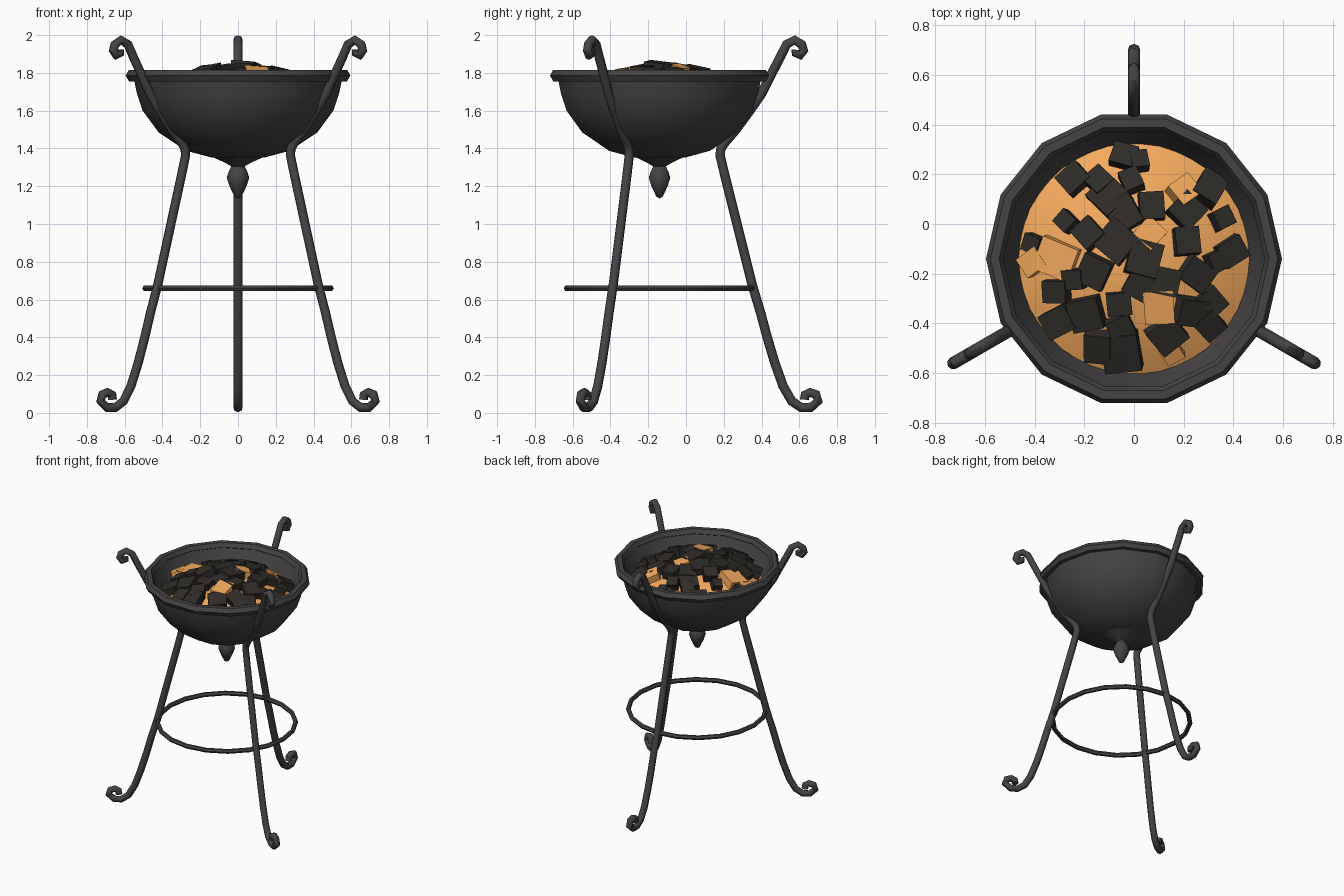
import bpy, bmesh, math, random
from mathutils import Vector, Matrix

if "Cube" in bpy.data.objects:
    bpy.data.objects.remove(bpy.data.objects["Cube"])

random.seed(4)
CY = -0.14   # y of the tripod axis


def material(name, rgb):
    m = bpy.data.materials.new(name)
    m.diffuse_color = (*rgb, 1)
    m.use_nodes = True
    m.node_tree.nodes["Principled BSDF"].inputs["Base Color"].default_value = m.diffuse_color
    return m


IRON = material("iron", (0.06, 0.056, 0.058))
COAL = material("coal", (0.028, 0.025, 0.021))
EMBER = material("ember", (0.9, 0.4, 0.11))


def finish(ob, mat, angle=None):
    ob.data.materials.append(mat)
    if angle:
        bpy.ops.object.select_all(action='DESELECT')
        ob.select_set(True)
        bpy.context.view_layer.objects.active = ob
        bpy.ops.object.shade_smooth_by_angle(angle=math.radians(angle))
    return ob


def lathe(name, profile, sides, mat, angle=50):
    bm = bmesh.new()
    vs = [bm.verts.new((r, 0, z)) for r, z in profile]
    es = [bm.edges.new(p) for p in zip(vs, vs[1:])]
    bmesh.ops.spin(bm, geom=vs + es, cent=(0, 0, 0), axis=(0, 0, 1),
                   angle=math.tau, steps=sides, use_duplicate=False)
    bmesh.ops.remove_doubles(bm, verts=bm.verts, dist=1e-4)
    bmesh.ops.recalc_face_normals(bm, faces=bm.faces)
    me = bpy.data.meshes.new(name)
    bm.to_mesh(me)
    bm.free()
    ob = bpy.data.objects.new(name, me)
    ob.location = (0, CY, 0)
    bpy.context.collection.objects.link(ob)
    return finish(ob, mat, angle)


def torus(name, major, minor, z, n, m):
    bpy.ops.mesh.primitive_torus_add(major_radius=major, minor_radius=minor,
                                     major_segments=n, minor_segments=m,
                                     location=(0, CY, z))
    ob = bpy.context.object
    ob.name = name
    return finish(ob, IRON, 50)


def rod(name, path, radius, turn):
    cu = bpy.data.curves.new(name, 'CURVE')
    cu.dimensions = '3D'
    cu.bevel_depth = radius
    cu.bevel_resolution = 2
    cu.use_fill_caps = True
    sp = cu.splines.new('POLY')
    sp.points.add(len(path) - 1)
    for p, (r, z) in zip(sp.points, path):
        p.co = (r, 0, z, 1)
    ob = bpy.data.objects.new(name, cu)
    ob.location = (0, CY, 0)
    ob.rotation_euler.z = math.radians(turn)
    bpy.context.collection.objects.link(ob)
    bpy.ops.object.select_all(action='DESELECT')
    ob.select_set(True)
    bpy.context.view_layer.objects.active = ob
    bpy.ops.object.convert(target='MESH')
    return finish(bpy.context.object, IRON, 50)


# bowl shell, outside then inside
lathe("bowl", [(0, 1.345), (0.14, 1.352), (0.275, 1.388), (0.42, 1.485),
               (0.505, 1.60), (0.535, 1.69), (0.555, 1.785), (0.528, 1.785),
               (0.46, 1.63), (0.39, 1.53), (0.25, 1.44), (0, 1.41)], 14, IRON)
torus("bowl_rim", 0.56, 0.035, 1.786, 14, 6)

# drop finial below the bowl
lathe("finial", [(0.13, 1.352), (0.07, 1.325), (0.035, 1.305), (0.05, 1.275),
                 (0.06, 1.245), (0.045, 1.20), (0.018, 1.145), (0, 1.135)],
      10, IRON)

# three legs with scrolled feet and scrolled tops
LEG = [(0.768, 0.07), (0.77, 0.096), (0.797, 0.108), (0.828, 0.098),
       (0.84, 0.062), (0.80, 0.028), (0.75, 0.028), (0.70, 0.062),
       (0.655, 0.14), (0.61, 0.265), (0.57, 0.40), (0.535, 0.53),
       (0.49, 0.68), (0.41, 1.0), (0.345, 1.26), (0.32, 1.365),
       (0.325, 1.40), (0.345, 1.43), (0.405, 1.50), (0.485, 1.61),
       (0.54, 1.69), (0.58, 1.77), (0.64, 1.885), (0.672, 1.95),
       (0.715, 1.974), (0.753, 1.95), (0.763, 1.918), (0.745, 1.893),
       (0.722, 1.903), (0.724, 1.922)]
for name, turn in (("back_leg", 90), ("left_leg", 210), ("right_leg", 330)):
    rod(name, LEG, 0.025, turn)

# brace ring joining the legs
torus("brace_ring", 0.49, 0.017, 0.66, 20, 6)


# glowing domed bed
def bed_z(r):
    return 1.80 - 0.65 * r * r


lathe("ember_bed", [(i * 0.08, bed_z(i * 0.08)) for i in range(7)][:6]
      + [(0.465, bed_z(0.465))], 28, EMBER)

# lumps lying on the bed: x, y, size in hundredths
COALS = [(-24, 18, 11), (-14, 17, 9), (-4, 27, 10), (2, 25, 7), (-1, 17, 8),
         (-10, 11, 13), (7, 7, 10), (30, 14, 11), (21, 5, 12), (21, -7, 11),
         (35, 2, 8), (-27, 1, 7), (-18, -4, 10), (-4, 4, 12), (-7, -7, 14),
         (4, -14, 13), (39, -11, 10), (33, -15, 8), (25, -20, 11),
         (-40, -8, 7), (-16, -19, 12), (-24, -22, 8), (-31, -27, 9),
         (-30, -39, 11), (-19, -36, 13), (-6, -32, 10), (2, -24, 10),
         (12, -23, 11), (-5, -42, 10), (-14, -49, 11), (-5, -51, 15),
         (13, -44, 13), (23, -35, 11), (31, -31, 9), (30, -40, 10)]
EMBERS = [(-31, -14, 14), (-40, -15, 9), (20, 13, 10), (6, -4, 10),
          (10, -33, 12), (15, -51, 8)]


def lumps(name, spots, mat):
    bm = bmesh.new()
    for x, y, s in spots:
        p = Vector((x / 100, y / 100 - CY, 0))
        p.z = bed_z(p.length) + 0.018
        up = Vector((1.3 * p.x + random.uniform(-.12, .12),
                     1.3 * p.y + random.uniform(-.12, .12), 1))
        tilt = up.to_track_quat('Z', 'Y').to_matrix().to_4x4()
        spin = Matrix.Rotation(random.uniform(-0.6, 0.6), 4, 'Z')
        size = Matrix.Diagonal((s / 100, s / 100 * random.uniform(0.9, 1.15),
                                random.uniform(0.06, 0.08), 1))
        bmesh.ops.create_cube(bm, size=1, matrix=Matrix.Translation(
            p + Vector((0, CY, 0))) @ tilt @ spin @ size)
    me = bpy.data.meshes.new(name)
    bm.to_mesh(me)
    bm.free()
    ob = bpy.data.objects.new(name, me)
    bpy.context.collection.objects.link(ob)
    finish(ob, mat)


lumps("coals", COALS, COAL)
lumps("glowing_coals", EMBERS, EMBER)
